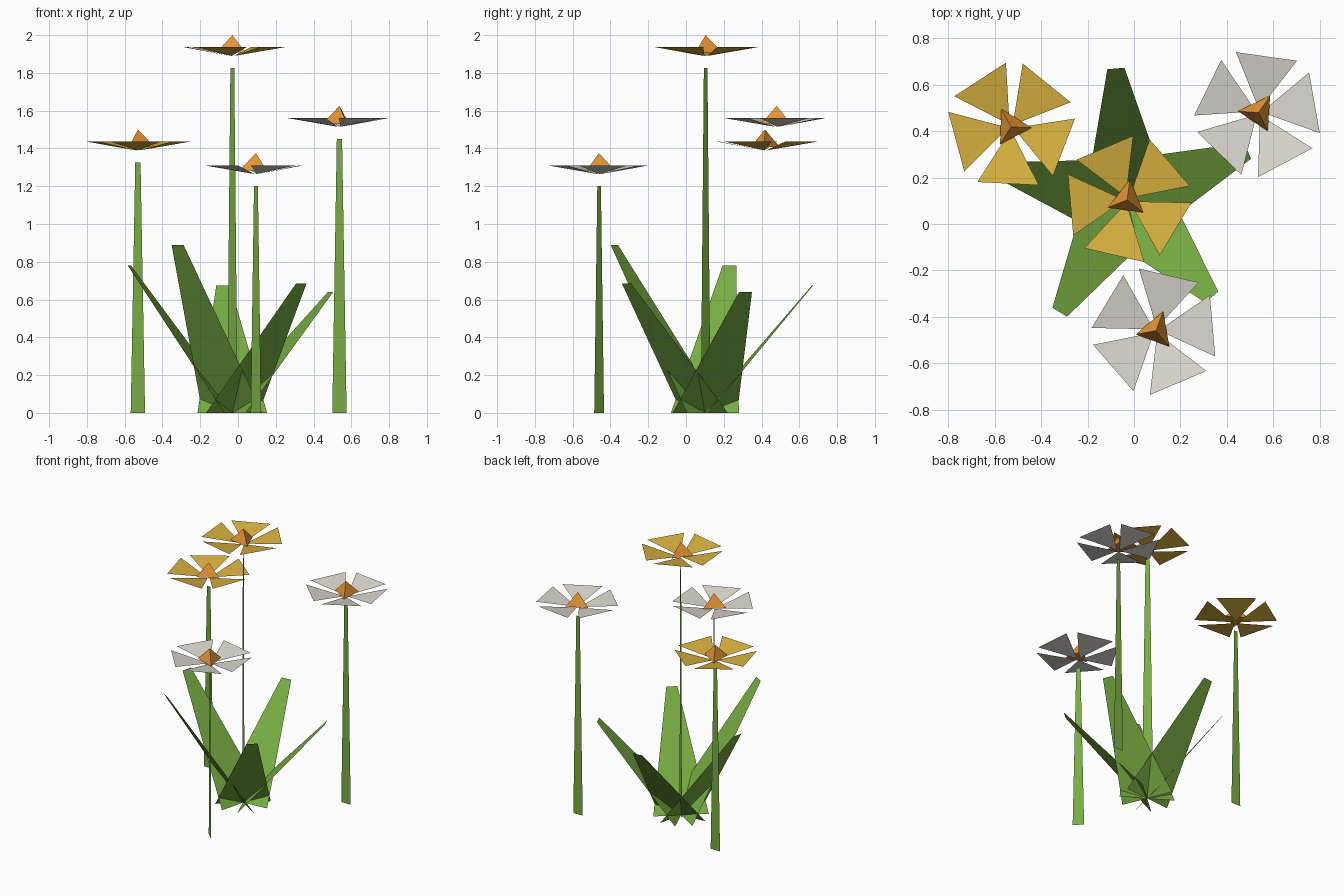
import bpy
from math import radians, cos, sin
from mathutils import Vector

default = bpy.data.objects.get("Cube")
if default:
    bpy.data.objects.remove(default)


def material(name, srgb):
    rgba = [((c + 0.055) / 1.055) ** 2.4 for c in srgb] + [1.0]
    mat = bpy.data.materials.new(name)
    mat.use_nodes = True
    mat.diffuse_color = rgba
    mat.node_tree.nodes["Principled BSDF"].inputs["Base Color"].default_value = rgba
    return mat


GREEN = material("leaf green", (0.47, 0.68, 0.26))
YELLOW = material("petal yellow", (0.85, 0.70, 0.25))
WHITE = material("petal white", (0.86, 0.85, 0.81))
ORANGE = material("centre orange", (0.90, 0.58, 0.20))


def build(name, verts, faces, mat):
    mesh = bpy.data.meshes.new(name)
    mesh.from_pydata(verts, [], faces)
    mesh.materials.append(mat)
    obj = bpy.data.objects.new(name, mesh)
    bpy.context.collection.objects.link(obj)
    return obj


def polar(centre, radius, degrees, z):
    a = radians(degrees)
    return Vector((centre[0] + radius * cos(a), centre[1] + radius * sin(a), z))


def blade(name, foot, tip, across, foot_half, tip_half):
    """Flat tapering strip from foot to tip."""
    verts = [foot - across * foot_half, foot + across * foot_half,
             tip + across * tip_half, tip - across * tip_half]
    build(name, verts, [(0, 1, 2, 3)], GREEN)


# Leaves: wide strips fanning out from one root
root = Vector((-0.03, 0.1, 0))
leaf_tips = {
    "back": (-0.078, 0.67, 0.675),
    "back_right": (-0.575, 0.23, 0.78),
    "back_left": (0.49, 0.315, 0.64),
    "front_right": (-0.32, -0.38, 0.89),
    "front_left": (0.335, -0.315, 0.685),
}
for side, tip in leaf_tips.items():
    tip = Vector(tip)
    out = tip - root
    across = Vector((-out.y, out.x, 0)).normalized()
    blade("leaf_" + side, root, tip, across, 0.185, 0.037)


# Flowers: stem, shallow bowl of five petals, three-sided centre
def flower(side, centre, z, stem_turn, petal_turn, centre_turn, mat):
    foot = Vector((*centre, 0))
    across = polar((0, 0), 1, stem_turn, 0)
    blade("stem_" + side, foot, foot + Vector((0, 0, z - 0.065)), across, 0.038, 0.014)

    verts, faces = [], []
    for k in range(5):
        turn = petal_turn + 72 * k
        first = len(verts)
        verts += [polar(centre, 0.012, turn, z),
                  polar(centre, 0.278, turn - 28.5, z + 0.046),
                  polar(centre, 0.278, turn + 28.5, z + 0.046)]
        faces.append((first, first + 1, first + 2))
    build("petals_" + side, verts, faces, mat)

    ring = [polar(centre, 0.089, centre_turn + 120 * k, z + 0.018) for k in range(3)]
    apex = Vector((*centre, z + 0.11))
    build("flower_centre_" + side, ring + [apex],
          [(0, 1, 3), (1, 2, 3), (2, 0, 3), (2, 1, 0)], ORANGE)


flower("middle", (-0.03, 0.104), 1.89, -43, 41, 82, YELLOW)
flower("right", (-0.53, 0.418), 1.39, 0, 51, -2, YELLOW)
flower("left", (0.537, 0.48), 1.515, 0, 82, 56, WHITE)
flower("front", (0.095, -0.46), 1.265, -43, 77, 70, WHITE)
